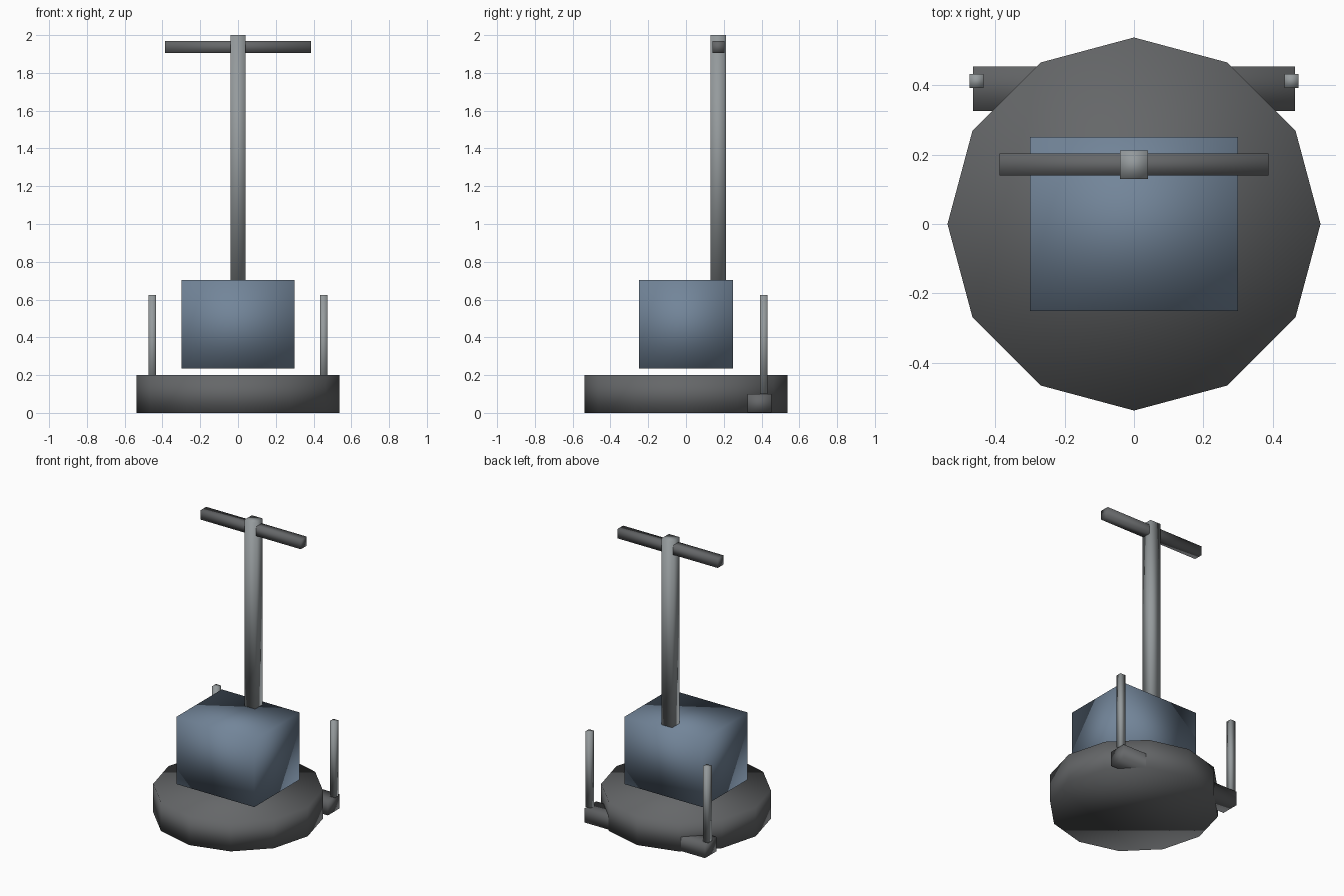
import bpy
import bmesh
import math
from mathutils import Matrix

if "Cube" in bpy.data.objects:
    bpy.data.objects.remove(bpy.data.objects["Cube"], do_unlink=True)


def material(name, rgb):
    mat = bpy.data.materials.new(name)
    mat.use_nodes = True
    colour = (*rgb, 1.0)
    mat.diffuse_color = colour
    mat.node_tree.nodes["Principled BSDF"].inputs["Base Color"].default_value = colour
    return mat


dark_grey = material("dark grey", (0.13, 0.135, 0.14))
light_grey = material("light grey", (0.30, 0.325, 0.335))
slate_blue = material("slate blue", (0.17, 0.235, 0.32))


def finish(name, bm, mat):
    # Shared corners shaded smooth give the soft look on every part
    bmesh.ops.recalc_face_normals(bm, faces=bm.faces)
    for face in bm.faces:
        face.smooth = True
    mesh = bpy.data.meshes.new(name)
    bm.to_mesh(mesh)
    bm.free()
    mesh.materials.append(mat)
    obj = bpy.data.objects.new(name, mesh)
    bpy.context.collection.objects.link(obj)
    return obj


def box(name, low, high, mat):
    bm = bmesh.new()
    size = [b - a for a, b in zip(low, high)]
    middle = [(a + b) / 2 for a, b in zip(low, high)]
    bmesh.ops.create_cube(
        bm, size=1, matrix=Matrix.Translation(middle) @ Matrix.Diagonal((*size, 1)))
    return finish(name, bm, mat)


# Twelve-sided base disc with a corner on each axis
bm = bmesh.new()
bmesh.ops.create_cone(
    bm, cap_ends=True, segments=12, radius1=0.537, radius2=0.537, depth=0.2,
    matrix=Matrix.Translation((0, 0, 0.1)) @ Matrix.Rotation(math.pi / 2, 4, "Z"))
finish("base_disc", bm, dark_grey)

# Motor housing floating just above the base
box("motor_housing", (-0.3, -0.25, 0.235), (0.3, 0.25, 0.703), slate_blue)

# Upright pole and crossbar handle
box("pole", (-0.041, 0.13, 0.703), (0.041, 0.211, 2.0), light_grey)
box("handle", (-0.387, 0.139, 1.905), (0.387, 0.203, 1.969), dark_grey)

# Rear axle bar with a thin post at each end
box("axle_bar", (-0.464, 0.326, 0.001), (0.464, 0.453, 0.1), dark_grey)
for side, x in (("right", -0.453), ("left", 0.453)):
    box(side + "_post", (x - 0.02, 0.392, 0.1), (x + 0.02, 0.432, 0.625), light_grey)
